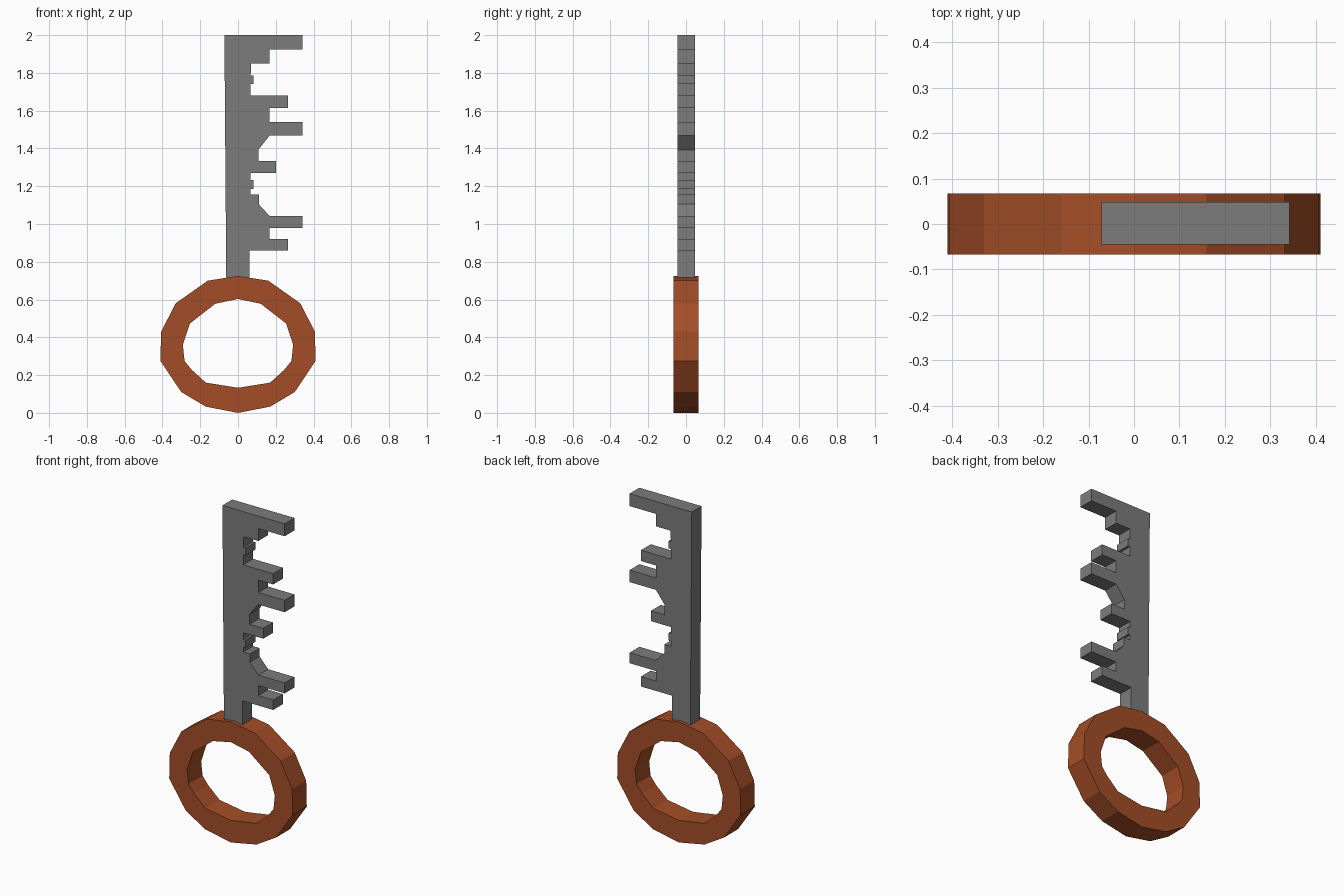
import bpy, bmesh

if "Cube" in bpy.data.objects:
    bpy.data.objects.remove(bpy.data.objects["Cube"])


def make_object(name, bm, colour):
    bmesh.ops.recalc_face_normals(bm, faces=bm.faces)
    mesh = bpy.data.meshes.new(name)
    bm.to_mesh(mesh)
    bm.free()
    ob = bpy.data.objects.new(name, mesh)
    bpy.context.collection.objects.link(ob)
    mat = bpy.data.materials.new(name + "_colour")
    mat.diffuse_color = (*colour, 1)
    mat.use_nodes = True
    mat.node_tree.nodes["Principled BSDF"].inputs["Base Color"].default_value = mat.diffuse_color
    mesh.materials.append(mat)
    return ob


def mirrored_loop(half):
    """Close a right-hand half outline (ends on x = 0) with its mirror."""
    return half + [(-x, z) for x, z in half[-2:0:-1]]


# Bow: faceted ring handle
outer = mirrored_loop([(0, .725), (.16, .70), (.33, .58), (.407, .43),
                       (.411, .275), (.30, .11), (.17, .033), (0, 0)])
inner = mirrored_loop([(0, .603), (.12, .578), (.255, .473), (.292, .36),
                       (.283, .275), (.245, .228), (.17, .16), (0, .133)])
bm = bmesh.new()
loops = [[bm.verts.new((x, y, z)) for x, z in pts]
         for pts, y in ((outer, -.067), (outer, .067), (inner, .067), (inner, -.067))]
n = len(outer)
for k in range(4):
    a, b = loops[k], loops[(k + 1) % 4]
    for i in range(n):
        j = (i + 1) % n
        bm.faces.new((a[i], a[j], b[j], b[i]))
make_object("key_bow", bm, (.37, .075, .02))

# Blade: shaft with teeth, extruded from its front outline
profile = [
    (-.062, .69), (.06, .69), (.06, .86), (.266, .86), (.266, .92),
    (.167, .92), (.167, .98), (.342, .98), (.342, 1.043), (.167, 1.043),
    (.11, 1.105), (.11, 1.155), (.067, 1.155), (.067, 1.185), (.082, 1.185),
    (.082, 1.232), (.067, 1.232), (.067, 1.271), (.20, 1.271), (.20, 1.333),
    (.108, 1.333), (.108, 1.393), (.167, 1.468), (.342, 1.468), (.342, 1.54),
    (.167, 1.54), (.167, 1.615), (.266, 1.615), (.266, 1.68), (.067, 1.68),
    (.067, 1.74), (.082, 1.74), (.082, 1.785), (.067, 1.785), (.07, 1.85),
    (.167, 1.85), (.167, 1.925), (.342, 1.925), (.342, 2), (-.072, 2)]
bm = bmesh.new()
face = bm.faces.new([bm.verts.new((x, -.045, z)) for x, z in profile])
ext = bmesh.ops.extrude_face_region(bm, geom=[face], use_keep_orig=True)
for v in ext["geom"]:
    if isinstance(v, bmesh.types.BMVert):
        v.co.y = .048
make_object("key_blade", bm, (.2, .2, .2))
